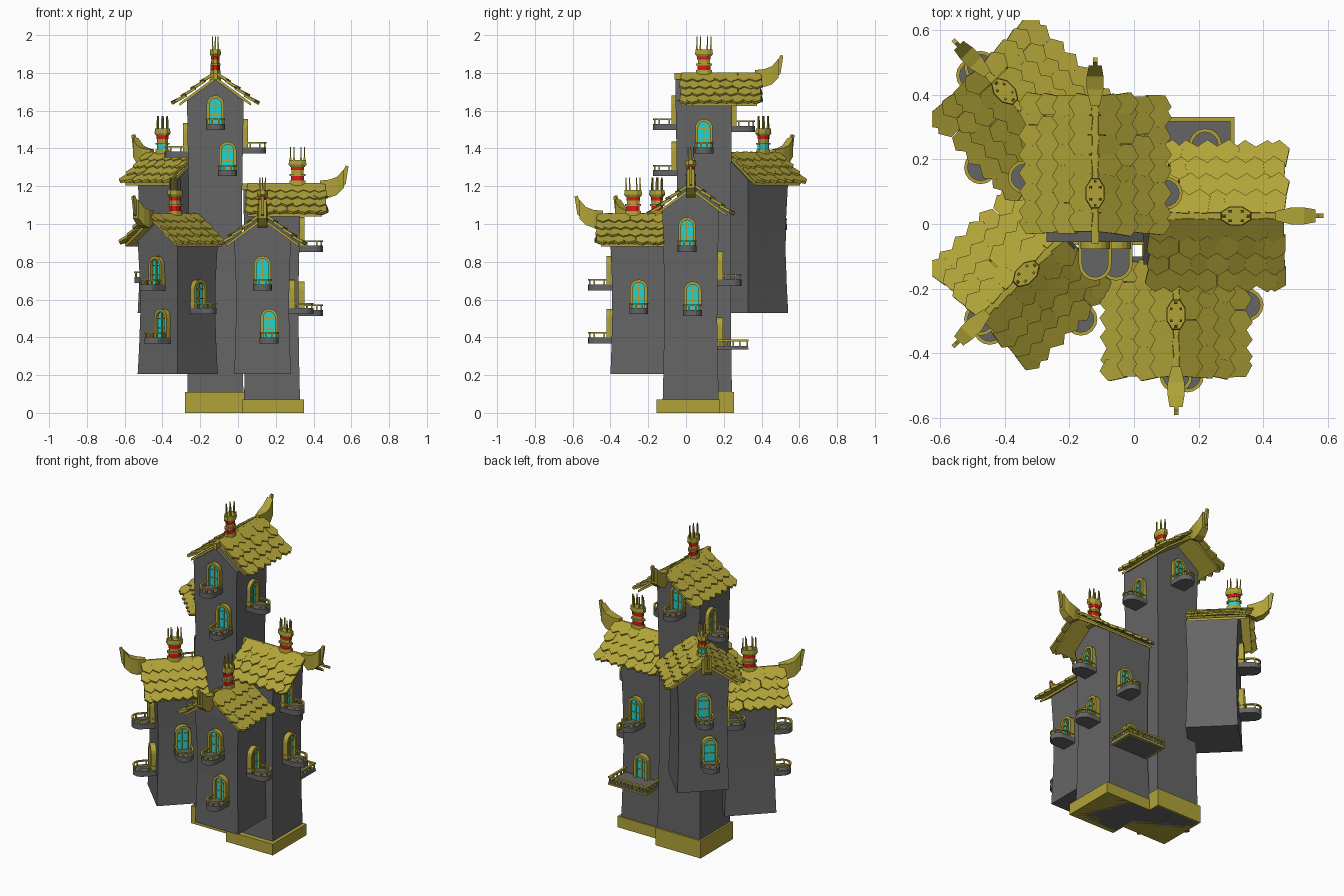
import bpy, bmesh, random
from math import pi, sin, cos, radians
from mathutils import Matrix, Vector

random.seed(4)
if "Cube" in bpy.data.objects:
    bpy.data.objects.remove(bpy.data.objects["Cube"])


def material(name, rgb):
    m = bpy.data.materials.new(name)
    m.use_nodes = True
    m.diffuse_color = (*rgb, 1)
    m.node_tree.nodes["Principled BSDF"].inputs["Base Color"].default_value = (*rgb, 1)
    return m


GREY, YELLOW, CYAN, RED = range(4)
MATS = [material("grey_stone", (0.13, 0.13, 0.13)),
        material("ochre_yellow", (0.44, 0.37, 0.04)),
        material("cyan_glass", (0.01, 0.68, 0.7)),
        material("red_band", (0.7, 0.01, 0.01))]
T = Matrix.Translation
LIE = Matrix.Rotation(pi, 4, 'Z')       # outline lies flat, pointing outward
STAND = Matrix.Rotation(pi / 2, 4, 'X')  # outline stands up, facing outward


def finish(bm, name):
    bmesh.ops.recalc_face_normals(bm, faces=bm.faces)
    mesh = bpy.data.meshes.new(name)
    bm.to_mesh(mesh)
    bm.free()
    for m in MATS:
        mesh.materials.append(m)
    bpy.context.collection.objects.link(bpy.data.objects.new(name, mesh))


def loft(bm, loops, mat, M):
    """Skin a stack of equal point loops and cap both ends."""
    rings = [[bm.verts.new(M @ Vector(p)) for p in loop] for loop in loops]
    n = len(rings[0])
    faces = [bm.faces.new(rings[0]), bm.faces.new(rings[-1])]
    for a, b in zip(rings, rings[1:]):
        faces += [bm.faces.new((a[i], a[(i + 1) % n], b[(i + 1) % n], b[i])) for i in range(n)]
    for f in faces:
        f.material_index = mat


def prism(bm, pts, z0, z1, mat, M):
    loft(bm, [[(x, y, z) for x, y in pts] for z in (z0, z1)], mat, M)


def box(bm, x0, x1, y0, y1, z0, z1, mat, M=Matrix()):
    prism(bm, [(x0, y0), (x1, y0), (x1, y1), (x0, y1)], z0, z1, mat, M)


def arch(r, h, foot=0):
    """Round-ended outline."""
    return [(r, foot)] + [(r * cos(a * pi / 8), h + r * sin(a * pi / 8)) for a in range(9)] + [(-r, foot)]


def oval(rx, ry, z, n=8):
    return [(rx * cos((i + .5) * 2 * pi / n), ry * sin((i + .5) * 2 * pi / n), z) for i in range(n)]


def window(bm, M):
    W = M @ STAND
    prism(bm, arch(.046, .105) + arch(.031, .105)[::-1], -.03, .028, YELLOW, W)
    prism(bm, arch(.033, .105), -.03, .012, CYAN, W)
    box(bm, -.004, .004, 0, .138, 0, .018, YELLOW, W)
    for z in (.05, .1):
        box(bm, -.033, .033, z - .003, z + .003, 0, .018, YELLOW, W)


def balcony(bm, M):
    B = M @ LIE
    prism(bm, arch(.05, .075, -.02), -.032, 0, GREY, B)
    prism(bm, arch(.051, .075) + arch(.04, .075)[::-1], .02, .028, YELLOW, B)
    for x, y in arch(.045, .075, .04)[::2]:
        box(bm, x - .004, x + .004, y - .004, y + .004, 0, .021, YELLOW, B)


HALF, EAVE, DROP = .15, .21, .155


def walls(name, M, z0, ridge):
    bm = bmesh.new()
    top = ridge - .02 - DROP * HALF / EAVE
    loops = []
    for t, s in ((0, 1), (.2, .965), (.45, .935), (.7, .945), (1, 1)):
        h, z = HALF * s, z0 + (top - z0) * t
        loops.append([(-h, -h, z), (h, -h, z), (h, h, z), (-h, h, z)])
    loft(bm, loops, GREY, M)
    gable = [(-HALF, top), (HALF, top), (0, ridge - .02)]
    prism(bm, gable, -HALF, HALF, GREY, M @ STAND)
    finish(bm, name + "_walls")


def roof(name, M, ridge, outer, inner):
    bm = bmesh.new()
    # sloped deck under the shingles
    deck = [(0, 0), (EAVE - .02, -DROP + .015), (EAVE - .02, -DROP), (0, -.018),
            (.02 - EAVE, -DROP), (.02 - EAVE, -DROP + .015)]
    prism(bm, deck, -inner, outer - .02, YELLOW, M @ T((0, 0, ridge - .005)) @ STAND)
    # rows of pointed shingles on both slopes
    rows, length = 4, outer + inner
    cols = round(length / .058)
    for side in (0, pi):
        for r in range(rows):
            t = r / rows
            for c in range(cols + r % 2):
                y = -outer + (c + .5 - .5 * (r % 2)) * length / cols
                y = min(max(y, .025 - outer), inner - .025)
                tilt = .56 - .1 * t + random.uniform(-.04, .04)
                place = (Matrix.Rotation(side, 4, 'Z') @ T((.006 + t * (EAVE - .01), y if side == 0 else -y,
                         ridge + .01 - t * DROP)) @ Matrix.Rotation(tilt, 4, 'Y')
                         @ Matrix.Rotation(random.uniform(-.12, .12), 4, 'Z'))
                w, n = .034, .086
                tile = [(0, -w * .85), (n * .7, -w), (n, 0), (n * .7, w), (0, w * .85)]
                prism(bm, tile, -.006, .008, YELLOW, M @ place)
    # ridge beam
    box(bm, -.012, .012, -outer, inner + .035, ridge - .02, ridge + .015, YELLOW, M)
    finish(bm, name + "_roof")


def finial(name, M, ridge, outer):
    """Upswept horn closing the outer end of the ridge."""
    bm = bmesh.new()
    loops = []
    for d, lo, hi, w in ((-.03, -.03, .03, .014), (.02, -.06, .035, .026),
                         (.06, -.045, .05, .026), (.095, -.01, .09, .02)):
        y = -outer - d
        loops.append([(-w, y, lo), (w, y, lo), (w, y, hi), (-w, y, hi)])
    loft(bm, loops, YELLOW, M @ T((0, 0, ridge)))
    tip = [(.09, .0), (.105, .01), (.12, .105), (.105, .11), (.09, .08)]
    side = Matrix.Rotation(-pi / 2, 4, 'Z') @ STAND
    prism(bm, tip, -.007, .007, YELLOW, M @ T((0, -outer, ridge)) @ side)
    finish(bm, name + "_finial")


def chimney(name, M, ridge, y, low_band):
    bm = bmesh.new()
    C = M @ T((0, y, ridge))

    def drum(rx0, rx1, z0, z1, mat):
        loft(bm, [oval(rx0, rx0 * 1.6, z0), oval(rx1, rx1 * 1.6, z1)], mat, C)
    drum(.034, .028, -.04, .03, YELLOW)
    drum(.023, .023, .03, .055, low_band)
    drum(.029, .029, .055, .065, YELLOW)
    drum(.022, .022, .065, .085, YELLOW)
    drum(.024, .024, .085, .103, RED)
    drum(.026, .032, .103, .115, YELLOW)
    drum(.032, .03, .115, .14, YELLOW)
    for i in range(6):
        a = i * pi / 3
        x, s = .017 * sin(a), .037 * cos(a)
        loft(bm, [[(x + k * u, s + k * v, z) for u, v in ((-1, -1), (1, -1), (1, 1), (-1, 1))]
                  for k, z in ((.0045, .13), (.0025, .207))], YELLOW, C)
    finish(bm, name + "_chimney")


# name, x, y, turn, bottom, ridge, roof outer, roof inner, chimney offset, band,
# windows as (side, sideways shift, sill height)
TOWERS = [
    ("main_tower", -.12, .095, 180, 0, 1.785, .30, .12, 0, RED,
     [(180, 0, 1.53), (180, .065, 1.285), (-90, 0, 1.405), (90, -.05, 1.385), (0, 0, 1.52)]),
    ("east_tower", .18, .025, 90, 0, 1.2, .285, .13, -.135, RED,
     [(0, -.02, .885), (0, .01, .545), (90, -.04, .705)]),
    ("front_tower", .13, -.25, 0, .205, 1.04, .22, .13, -.03, RED,
     [(0, 0, .68), (0, .035, .4), (90, 0, .555)]),
    ("southwest_tower", -.319, -.139, -45, .205, 1.04, .22, .14, -.02, RED,
     [(0, 0, .68), (0, .04, .4), (90, 0, .555)]),
    ("northwest_tower", -.319, .329, -135, .53, 1.365, .22, .14, -.114, CYAN,
     [(0, 0, 1.0), (0, .035, .72), (90, 0, .88)]),
]

for name, x, y, turn, z0, ridge, outer, inner, chim, band, openings in TOWERS:
    M = T((x, y, 0)) @ Matrix.Rotation(radians(turn), 4, 'Z')
    walls(name, M, z0, ridge)
    roof(name, M, ridge, outer, inner)
    finial(name, M, ridge, outer)
    chimney(name, M, ridge, chim, band)
    glazing, ledges = bmesh.new(), bmesh.new()
    for side, shift, z in openings:
        F = M @ Matrix.Rotation(radians(side), 4, 'Z') @ T((shift, -.144, z))
        window(glazing, F)
        balcony(ledges, F)
    finish(glazing, name + "_windows")
    finish(ledges, name + "_balconies")

# terrace with railing and door behind the east tower
bm = bmesh.new()
box(bm, .05, .31, .13, .325, .335, .355, GREY)
X0, X1, Y0, Y1 = .045, .31, .16, .33
for z0, z1 in ((.335, .345), (.378, .388)):
    box(bm, X0, X1, Y1 - .014, Y1, z0, z1, YELLOW)
    for x in (X0, X1 - .014):
        box(bm, x, x + .014, Y0, Y1, z0, z1, YELLOW)
posts = [(X0 + .007 + i * .0251, Y1 - .007) for i in range(11)]
posts += [(x, Y0 + .02 + i * .035) for x in (X0 + .007, X1 - .007) for i in range(4)]
for x, y in posts:
    box(bm, x - .004, x + .004, y - .004, y + .004, .35, .38, YELLOW)
window(bm, T((.18, .169, .355)) @ LIE)
finish(bm, "terrace")

# plinths
bm = bmesh.new()
box(bm, -.28, .035, -.065, .255, 0, .11, YELLOW)
finish(bm, "main_plinth")
bm = bmesh.new()
box(bm, .025, .35, -.155, .18, 0, .07, YELLOW)
finish(bm, "east_plinth")
